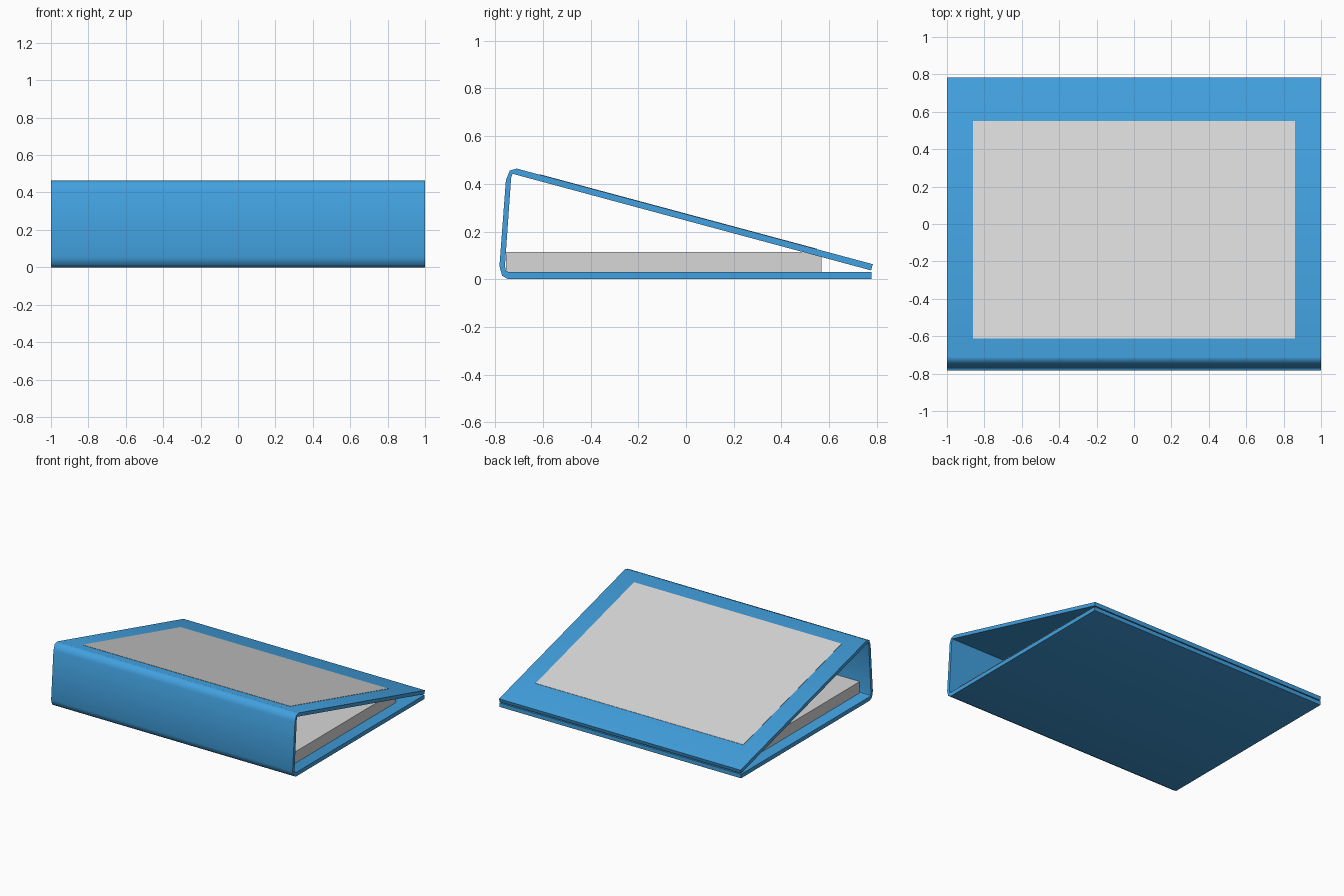
import bpy, bmesh

if "Cube" in bpy.data.objects:
    bpy.data.objects.remove(bpy.data.objects["Cube"])


def material(name, rgb):
    m = bpy.data.materials.new(name)
    m.diffuse_color = (*rgb, 1)
    m.use_nodes = True
    m.node_tree.nodes["Principled BSDF"].inputs["Base Color"].default_value = m.diffuse_color
    return m


def extrude_profile(name, profile, half_width, mat):
    """Closed (y, z) profile extruded along x, centred on x = 0."""
    bm = bmesh.new()
    face = bm.faces.new([bm.verts.new((-half_width, y, z)) for y, z in profile])
    res = bmesh.ops.extrude_face_region(bm, geom=[face])
    verts = [v for v in res["geom"] if isinstance(v, bmesh.types.BMVert)]
    bmesh.ops.translate(bm, verts=verts, vec=(2 * half_width, 0, 0))
    bmesh.ops.recalc_face_normals(bm, faces=bm.faces)
    mesh = bpy.data.meshes.new(name)
    bm.to_mesh(mesh)
    bm.free()
    mesh.materials.append(mat)
    ob = bpy.data.objects.new(name, mesh)
    bpy.context.collection.objects.link(ob)
    return ob


blue = material("cover blue", (0.055, 0.36, 0.75))
grey = material("light grey", (0.68, 0.68, 0.68))

# Folded cover: base, rounded spine and sloping lid in one bent sheet
outer = [(0.777, 0), (-0.745, 0), (-0.771, 0.015), (-0.782, 0.055),
         (-0.755, 0.415), (-0.739, 0.455), (-0.71, 0.464), (0.783, 0.063)]
inner = [(0.776, 0.037), (-0.705, 0.436), (-0.727, 0.442), (-0.733, 0.425),
         (-0.759, 0.055), (-0.755, 0.035), (-0.742, 0.03), (0.777, 0.03)]
cover = extrude_profile("cover", outer + inner, 1.0, blue)

# Paper block resting on the base
extrude_profile("paper_block", [(-0.755, 0.03), (0.567, 0.03), (0.567, 0.115), (-0.755, 0.115)],
                0.91, grey)


# Title panel: thin plate lying on the lid
def lid_z(y):
    return 0.464 + (y + 0.71) * (0.063 - 0.464) / (0.783 + 0.71)


y0, y1 = -0.613, 0.55
extrude_profile("lid_panel", [(y0, lid_z(y0) - 0.002), (y1, lid_z(y1) - 0.002),
                              (y1, lid_z(y1) + 0.002), (y0, lid_z(y0) + 0.002)], 0.86, grey)

# Smooth the bends, keep the cut edges sharp
bpy.context.view_layer.objects.active = cover
cover.select_set(True)
bpy.ops.object.shade_smooth_by_angle(angle=0.9)
